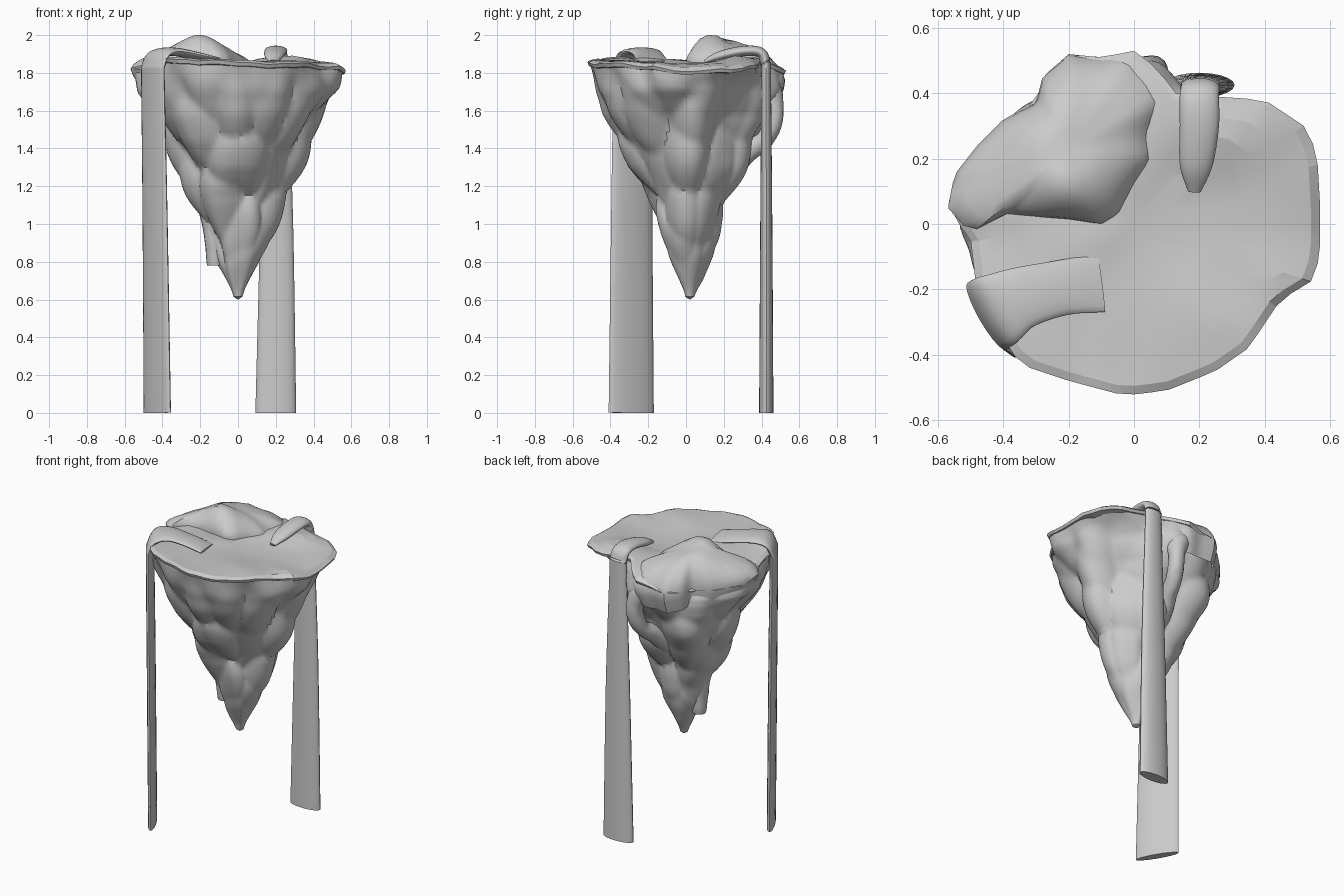
import bpy, bmesh, math, random
from mathutils import Vector, noise

if "Cube" in bpy.data.objects:
    bpy.data.objects.remove(bpy.data.objects["Cube"])

random.seed(11)

# ---------- helpers ----------
def finish(bm, name, angle=35):
    bmesh.ops.recalc_face_normals(bm, faces=bm.faces)
    me = bpy.data.meshes.new(name)
    bm.to_mesh(me); bm.free()
    ob = bpy.data.objects.new(name, me)
    bpy.context.collection.objects.link(ob)
    bpy.ops.object.select_all(action='DESELECT')
    bpy.context.view_layer.objects.active = ob
    ob.select_set(True)
    bpy.ops.object.shade_smooth_by_angle(angle=math.radians(angle))
    return ob

def loft(name, rings, start=None, end=None, angle=35):
    """Skin closed rings; start / end points close the ends as fans."""
    bm = bmesh.new()
    vr = [[bm.verts.new(p) for p in r] for r in rings]
    n = len(vr[0])
    for a, b in zip(vr, vr[1:]):
        for i in range(n):
            j = (i + 1) % n
            bm.faces.new((a[i], a[j], b[j], b[i]))
    for tip, r in ((start, vr[0]), (end, vr[-1])):
        if tip is not None:
            t = bm.verts.new(tip)
            for i in range(n):
                bm.faces.new((r[i], r[(i + 1) % n], t))
    return finish(bm, name, angle)

def lerp_table(vals, t):
    i = max(0, min(int(t), len(vals) - 2))
    return vals[i] + (vals[i + 1] - vals[i]) * (t - i)

def cyclic(vals, a):
    """Value at angle a from evenly spaced directions."""
    n = len(vals)
    t = (a / math.tau * n) % n
    i = int(t); f = t - i; f = f * f * (3 - 2 * f)
    return vals[i % n] * (1 - f) + vals[(i + 1) % n] * f

def ray_radius(outline, c, a):
    """Distance from c to the outline along angle a."""
    d = Vector((math.cos(a), math.sin(a)))
    best = 0
    for p, q in zip(outline, outline[1:] + outline[:1]):
        p, q = Vector(p) - c, Vector(q) - c
        e = q - p
        den = d.x * e.y - d.y * e.x
        if abs(den) < 1e-9:
            continue
        t = (p.x * e.y - p.y * e.x) / den
        u = (p.x * d.y - p.y * d.x) / den
        if t > 0 and -1e-6 <= u <= 1 + 1e-6:
            best = max(best, t)
    return best

def path_points(pts, sub=6):
    """Catmull-Rom resample of mixed position / size tuples."""
    out = []
    P = [pts[0]] + pts + [pts[-1]]
    for k in range(1, len(P) - 2):
        for s in range(sub):
            t = s / sub
            out.append([0.5 * (2 * b + (c - a) * t + (2 * a - 5 * b + 4 * c - d) * t * t
                        + (3 * b - a - 3 * c + d) * t ** 3)
                        for a, b, c, d in zip(P[k - 1], P[k], P[k + 1], P[k + 2])])
    return out + [list(pts[-1])]

# ---------- island outline ----------
back = [(.12, .40), (.08, .47), (0, .53), (-.1, .51), (-.2, .52), (-.28, .45), (-.3, .37),
        (-.4, .32), (-.48, .24), (-.55, .15), (-.57, .05)]
island = [(.57, -.1), (.57, .05), (.56, .22), (.52, .3), (.4, .38), (.25, .39)] + back + [
          (-.5, -.05), (-.48, -.22), (-.38, -.38), (-.35, -.43), (-.2, -.48), (-.03, -.525),
          (.1, -.51), (.25, -.45), (.35, -.38), (.45, -.23), (.54, -.18)]
O = Vector((0, 0))
N = 120
ANG = [math.tau * i / N for i in range(N)]
RIM = [ray_radius(island, O, a) for a in ANG]
RIM_Z = [1.82, 1.83, 1.86, 1.885, 1.82, 1.78, 1.78, 1.79, 1.83, 1.86, 1.885, 1.875, 1.865, 1.86, 1.86, 1.845]

# ---------- rock body: radii at falling heights in eight directions ----------
HEIGHTS = [1.83, 1.72, 1.58, 1.44, 1.30, 1.15, 1.00, .85, .70, .615]
RADII = [[.55, .53, .45, .38, .33, .28, .20, .12, .06, .025],
         [.50, .38, .31, .29, .27, .22, .16, .11, .06, .025],
         [.51, .48, .41, .36, .30, .22, .15, .11, .07, .025],
         [.54, .54, .51, .44, .35, .26, .17, .11, .06, .025],
         [.54, .51, .44, .38, .33, .27, .19, .13, .06, .025],
         [.52, .48, .44, .39, .32, .25, .19, .13, .07, .025],
         [.51, .49, .45, .39, .32, .20, .15, .10, .05, .025],
         [.50, .47, .43, .38, .32, .26, .18, .12, .06, .025]]
ROWS = 54

def body_radius(t, a):
    return cyclic([lerp_table(r, t) for r in RADII], a)

# seeded boulder centres on the nominal surface give rounded lumps with creases
lumps = []
for k in range(46):
    t, a = random.uniform(.3, 7.5), k * 2.399
    r = body_radius(t, a)
    lumps.append((Vector((r * math.cos(a), r * math.sin(a), lerp_table(HEIGHTS, t) * .6)), random.uniform(0, .004)))

rings = []
for k in range(ROWS + 1):
    t = k / ROWS * (len(HEIGHTS) - 1)
    w = max(0, 1 - t / 1.4)
    ring = []
    for i, a in enumerate(ANG):
        r = body_radius(t, a)
        top = RIM[i] * .97 if 1.5 < a < 3.3 else min(r * 1.06, RIM[i] * .97)
        r = r * (1 - w) + top * w
        p = Vector((r * math.cos(a), r * math.sin(a), lerp_table(HEIGHTS, t) * .6))
        near = min((p - c).length_squared + o for c, o in lumps)
        amp = min(1, t / 1.2) * min(1, (9.1 - t) / 2)
        r += amp * (max(-.05, .022 - 2.6 * near) + .025 * noise.noise(p * 5))
        z = lerp_table(HEIGHTS, t) + w * (cyclic(RIM_Z, a) - .02 - 1.83)
        ring.append((r * math.cos(a), .02 * (1 - w) + r * math.sin(a), z))
    rings.append(ring)
loft("rock_body", rings, (0, 0, 1.8), (0, .02, .6), 30)

# ---------- thin turf plate ----------
def ground(x, y):
    z = 1.868 - .03 * math.exp(-((x - .15) ** 2 + y ** 2) / .05)
    z += .03 * math.exp(-((x - .3) ** 2 + (y - .28) ** 2) / .02)
    return z + .02 * noise.noise(Vector((x * 5, y * 5, 1)))

rings = []
for s, dz in ((.2, 0), (.4, 0), (.55, 0), (.7, 0), (.84, 0), (.95, 0), (1, -.01), (.985, -.03), (.9, -.045)):
    ring = []
    for i in range(0, N, 2):
        a = ANG[i]
        x, y = RIM[i] * s * math.cos(a), RIM[i] * s * math.sin(a)
        b = s ** 4
        z = ground(x, y) * (1 - b) + (cyclic(RIM_Z, a) + .015 * noise.noise(Vector((x * 9, y * 9, 4)))) * b
        ring.append((x, y, z + dz))
    rings.append(ring)
loft("turf_plate", rings, (0, 0, ground(0, 0)), None, 12)

# ---------- raised hill at the back left ----------
hill = [(.12, .40), (.06, .28), (.06, .2), (0, .12), (-.05, .03), (-.1, 0), (-.2, .015), (-.42, .03), (-.5, -.03)] + back[:0:-1]
C = Vector((-.2, .22))
rings = []
for s, h in ((.2, .97), (.4, .88), (.6, .73), (.76, .55), (.88, .36), (.96, .17), (1, -.05), (.98, -.3), (.88, -.8)):
    ring = []
    for i in range(72):
        a = math.tau * i / 72
        r = ray_radius(hill, C, a)
        # soften the outline towards the summit
        r = s * (r * s + (1 - s) * .3)
        x, y = C.x + r * math.cos(a), C.y + r * math.sin(a)
        base = 1.87 - .10 * max(0, min(1, y / .5)) - .03 * max(0, min(1, (-x - .3) / .25))
        z = base + h * (1.955 - base) + .055 * math.exp(-((x + .2) ** 2 + (y - .1) ** 2) / .014) * max(h, 0) ** .5
        ring.append((x, y, z + .02 * noise.noise(Vector((x * 6, y * 6, 7))) * max(h, 0)))
    rings.append(ring)
loft("hill", rings, (C.x, C.y, 1.965), None, 40)

# ---------- round rocky limbs: back arch and side spur ----------
def limb(name, pts):
    rows = path_points(pts, 5)
    V = [Vector(p[:3]) for p in rows]
    rings = []
    for k, p in enumerate(rows):
        d = (V[min(k + 1, len(V) - 1)] - V[max(k - 1, 0)]).normalized()
        u = d.cross(Vector((1, .3, 0))).normalized()
        v = d.cross(u)
        ring = []
        for i in range(16):
            a = math.tau * i / 16
            q = u * math.cos(a) + v * math.sin(a)
            ring.append(V[k] + q * p[3] * (1 + .25 * noise.noise((V[k] + q * p[3]) * 9)))
        rings.append(ring)
    loft(name, rings, V[0], V[-1])

limb("back_arch", [(-.02, .36, 1.76, .1), (.03, .43, 1.68, .08), (.05, .465, 1.58, .05),
                   (.04, .42, 1.45, .05), (.0, .31, 1.37, .06), (-.02, .2, 1.28, .06)])
limb("side_spur", [(-.15, .03, 1.2, .09), (-.13, .03, 1.05, .065), (-.122, .03, .9, .06), (-.12, .03, .78, .04)])

# ---------- waterfalls: lens-section ribbons (x, y, z, half width, half thickness) ----------
def waterfall(name, pts, side):
    rows = path_points(pts)
    V = [Vector(p[:3]) for p in rows]
    rings = []
    for k, p in enumerate(rows):
        d = (V[min(k + 1, len(V) - 1)] - V[max(k - 1, 0)]).normalized()
        s = Vector(side)
        s = (s - d * s.dot(d)).normalized()
        n = s.cross(d)
        rings.append([V[k] + s * p[3] * math.cos(a) + n * p[4] * math.sin(a)
                      for a in (math.tau * i / 20 for i in range(20))])
    loft(name, rings, V[0], V[-1], 40)

waterfall("left_waterfall", [(-.10, -.18, 1.865, .09, .012), (-.22, -.195, 1.89, .085, .02),
                             (-.34, -.225, 1.912, .095, .022), (-.415, -.262, 1.90, .115, .024),
                             (-.447, -.28, 1.84, .118, .024), (-.45, -.283, 1.75, .118, .024),
                             (-.44, -.287, 1.1, .125, .025), (-.427, -.29, 0, .138, .025)], (.5, -.87, 0))
waterfall("back_waterfall", [(.185, .10, 1.86, .02, .01), (.19, .18, 1.89, .05, .025),
                             (.20, .30, 1.915, .06, .027), (.20, .39, 1.91, .06, .027),
                             (.203, .42, 1.86, .06, .027), (.204, .424, 1.76, .062, .026),
                             (.205, .425, 1.0, .087, .032), (.2, .425, 0, .108, .038)], (1, 0, 0))
